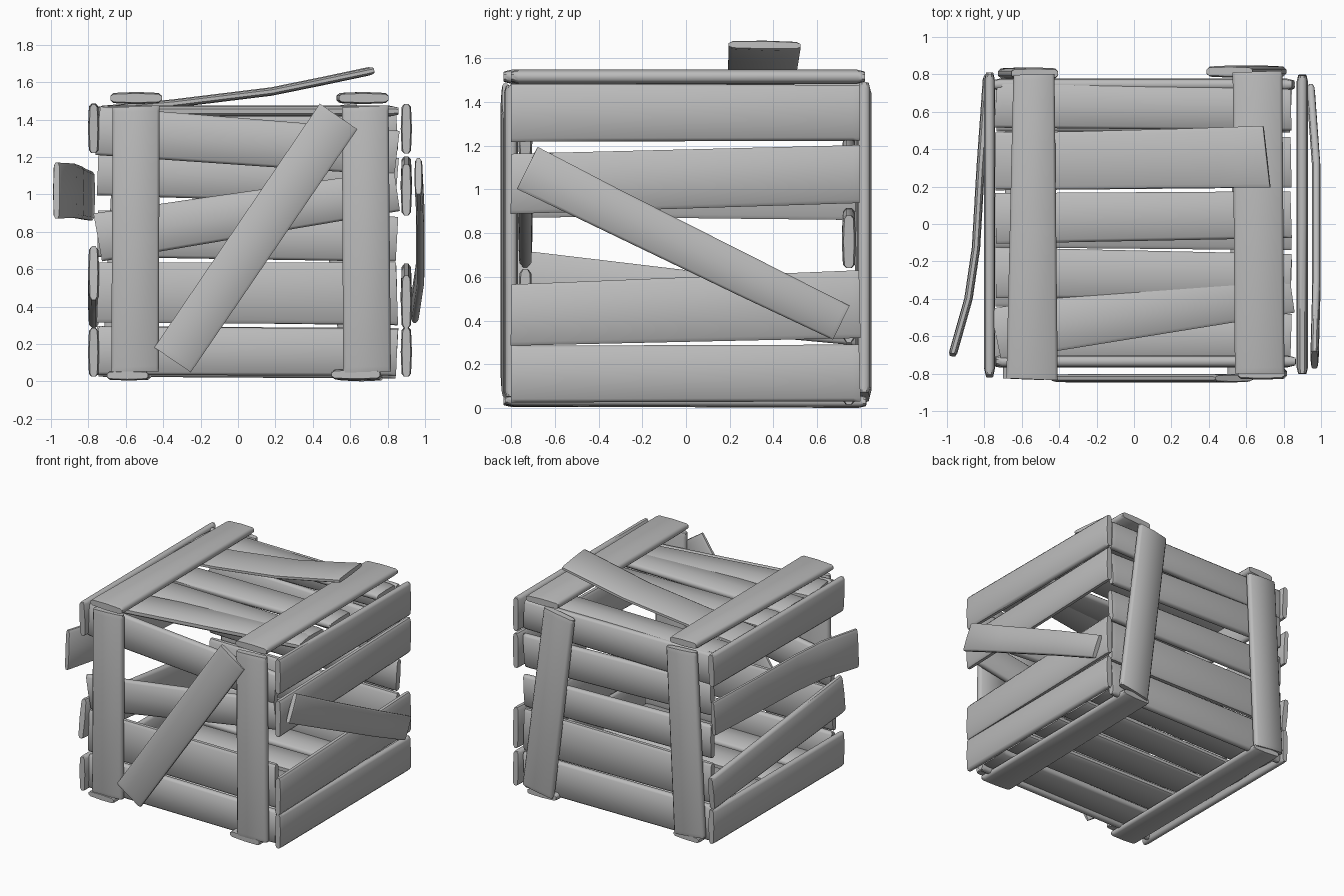
import bpy, bmesh, math, random
from mathutils import Vector

random.seed(4)
if "Cube" in bpy.data.objects:
    bpy.data.objects.remove(bpy.data.objects["Cube"])

wood = bpy.data.materials.new("grey_wood")
wood.use_nodes = True
GREY = (0.5, 0.5, 0.5, 1)
wood.diffuse_color = GREY
wood.node_tree.nodes["Principled BSDF"].inputs["Base Color"].default_value = GREY


def plank(name, path, normal, widths, thick=0.065, skew=None):
    """Crowned board swept along path; widths are given at its two ends."""
    pts = [Vector(p) for p in path]
    if len(pts) == 2:
        pts.insert(1, (pts[0] + pts[1]) / 2)
    axis = (pts[-1] - pts[0]).normalized()
    side = Vector(normal).cross(axis).normalized()
    up = axis.cross(side)
    half = [(1, 0.2), (0.88, 0.42), (0, 0.5), (-0.88, 0.42), (-1, 0.2)]
    section = half + [(-u, -v) for u, v in half]
    # slim stations just inside the ends soften the sawn edges
    stations = [(pts[0], 0, 0.75), (pts[0] + (pts[1] - pts[0]) * 0.04, 0.02, 1)]
    stations += [(p, (i + 1) / (len(pts) - 1), 1) for i, p in enumerate(pts[1:-1])]
    stations += [(pts[-1] + (pts[-2] - pts[-1]) * 0.04, 0.98, 1), (pts[-1], 1, 0.75)]
    slants = skew or [random.uniform(-0.06, 0.06) for _ in range(2)]
    bm = bmesh.new()
    rings = []
    for n, (p, t, k) in enumerate(stations):
        w = (widths[0] * (1 - t) + widths[1] * t) / 2
        slant = slants[0] if n < 2 else slants[1] if n > len(stations) - 3 else 0
        rings.append([bm.verts.new(p + side * u * w + up * v * thick * k + axis * u * w * slant)
                      for u, v in section])
    count = len(section)
    for a, b in zip(rings, rings[1:]):
        for i in range(count):
            j = (i + 1) % count
            bm.faces.new((a[i], a[j], b[j], b[i]))
    bm.faces.new(rings[0])
    bm.faces.new(rings[-1])
    bmesh.ops.recalc_face_normals(bm, faces=bm.faces)
    mesh = bpy.data.meshes.new(name)
    bm.to_mesh(mesh)
    bm.free()
    mesh.materials.append(wood)
    obj = bpy.data.objects.new(name, mesh)
    bpy.context.collection.objects.link(obj)
    bpy.ops.object.select_all(action="DESELECT")
    obj.select_set(True)
    bpy.context.view_layer.objects.active = obj
    bpy.ops.object.shade_smooth_by_angle(angle=math.radians(50))


X, Y, Z = Vector((1, 0, 0)), Vector((0, 1, 0)), Vector((0, 0, 1))

# Front and back posts: bottom x, top x, y, outward normal
for name, x0, x1, y, n in (("front_right_post", -0.55, -0.545, -0.8, -Y),
                           ("front_left_post", 0.69, 0.68, -0.8, -Y),
                           ("back_right_post", -0.6, -0.53, 0.805, Y),
                           ("back_left_post", 0.69, 0.51, 0.815, Y)):
    plank(name, [(x0, y, 0.05), (x1, y, 1.47)], n, (0.255, 0.25))

# Top battens and bottom skids running front to back
plank("top_right_batten", [(-0.545, -0.83, 1.515), (-0.535, 0.8, 1.515)], Z, (0.275, 0.22))
plank("top_left_batten", [(0.672, -0.8, 1.515), (0.66, 0.815, 1.515)], Z, (0.265, 0.265))
plank("bottom_right_skid", [(-0.59, -0.83, 0.032), (-0.575, 0.82, 0.032)], -Z, (0.22, 0.22), 0.055)
plank("bottom_left_skid", [(0.63, -0.82, 0.037), (0.66, 0.82, 0.03)], -Z, (0.26, 0.24), 0.06)

# Front and back slats: z and width at the -x end, z and width at the +x end
front = ((0.165, 0.26, 0.155, 0.25), (0.475, 0.32, 0.47, 0.33),
         (0.77, 0.26, 1.02, 0.22), (1.34, 0.26, 1.22, 0.24))
back = ((0.16, 0.27, 0.15, 0.27), (0.47, 0.3, 0.46, 0.32), (0.79, 0.25, 0.76, 0.24),
        (1.12, 0.25, 1.07, 0.25), (1.35, 0.24, 1.35, 0.22))
for label, rows, y, n in (("front", front, -0.735, -Y), ("back", back, 0.745, Y)):
    for i, (z0, w0, z1, w1) in enumerate(rows):
        plank(f"{label}_slat_{i + 1}", [(-0.75, y, z0), (0.85, y, z1)], n, (w0, w1))

# Side slats: z and width at the front end, z and width at the back end
left = ((0.155, 0.26, 0.16, 0.26), (0.425, 0.28, 0.475, 0.31),
        (1.025, 0.275, 1.07, 0.265), (1.35, 0.265, 1.35, 0.255))
right = ((0.155, 0.26, 0.155, 0.26), (0.58, 0.29, 0.41, 0.25), (1.35, 0.26, 1.36, 0.25))
for label, rows, x, n in (("left", left, 0.9, X), ("right", right, -0.772, -X)):
    for i, (z0, w0, z1, w1) in enumerate(rows):
        plank(f"{label}_slat_{i + 1}", [(x, -0.8, z0), (x, 0.795, z1)], n, (w0, w1), 0.06)

# Top and bottom slats: y and width at the -x end, y and width at the +x end
top = ((-0.59, 0.28, -0.34, 0.27), (-0.26, 0.27, -0.28, 0.24),
       (0.03, 0.27, 0.05, 0.25), (0.64, 0.25, 0.61, 0.22))
bottom = ((-0.61, 0.26, -0.6, 0.24), (-0.3, 0.28, -0.32, 0.26), (0.01, 0.27, 0, 0.28),
          (0.31, 0.26, 0.33, 0.27), (0.62, 0.25, 0.62, 0.26))
for label, rows, z, n in (("top", top, 1.445, Z), ("bottom", bottom, 0.085, -Z)):
    for i, (y0, w0, y1, w1) in enumerate(rows):
        plank(f"{label}_slat_{i + 1}", [(-0.74, y0, z), (0.84, y1, z)], n, (w0, w1), 0.06)

# Sprung top board, lifted at its free end
plank("loose_top_board", [(-0.74, 0.34, 1.45), (-0.35, 0.34, 1.485), (0.18, 0.35, 1.55),
                          (0.45, 0.355, 1.605), (0.71, 0.36, 1.66)], Z, (0.3, 0.33), 0.045, (0, -0.1))

# Sprung board on the right side, swinging outward at the front
plank("loose_right_board", [(-0.785, 0.79, 0.99), (-0.82, 0.3, 1), (-0.845, -0.13, 1.01),
                            (-0.885, -0.4, 1.02), (-0.97, -0.7, 1.02)], -X, (0.26, 0.3), 0.045)

# Diagonal braces
plank("front_brace", [(-0.35, -0.825, 0.115), (0.537, -0.825, 1.417)], -Y, (0.236, 0.242), 0.045, (0, 0))
plank("left_brace", [(0.965, -0.726, 1.098), (0.975, -0.35, 0.91), (0.975, 0.3, 0.59),
                     (0.945, 0.71, 0.39)], X, (0.215, 0.173), 0.045, (0, 0))
